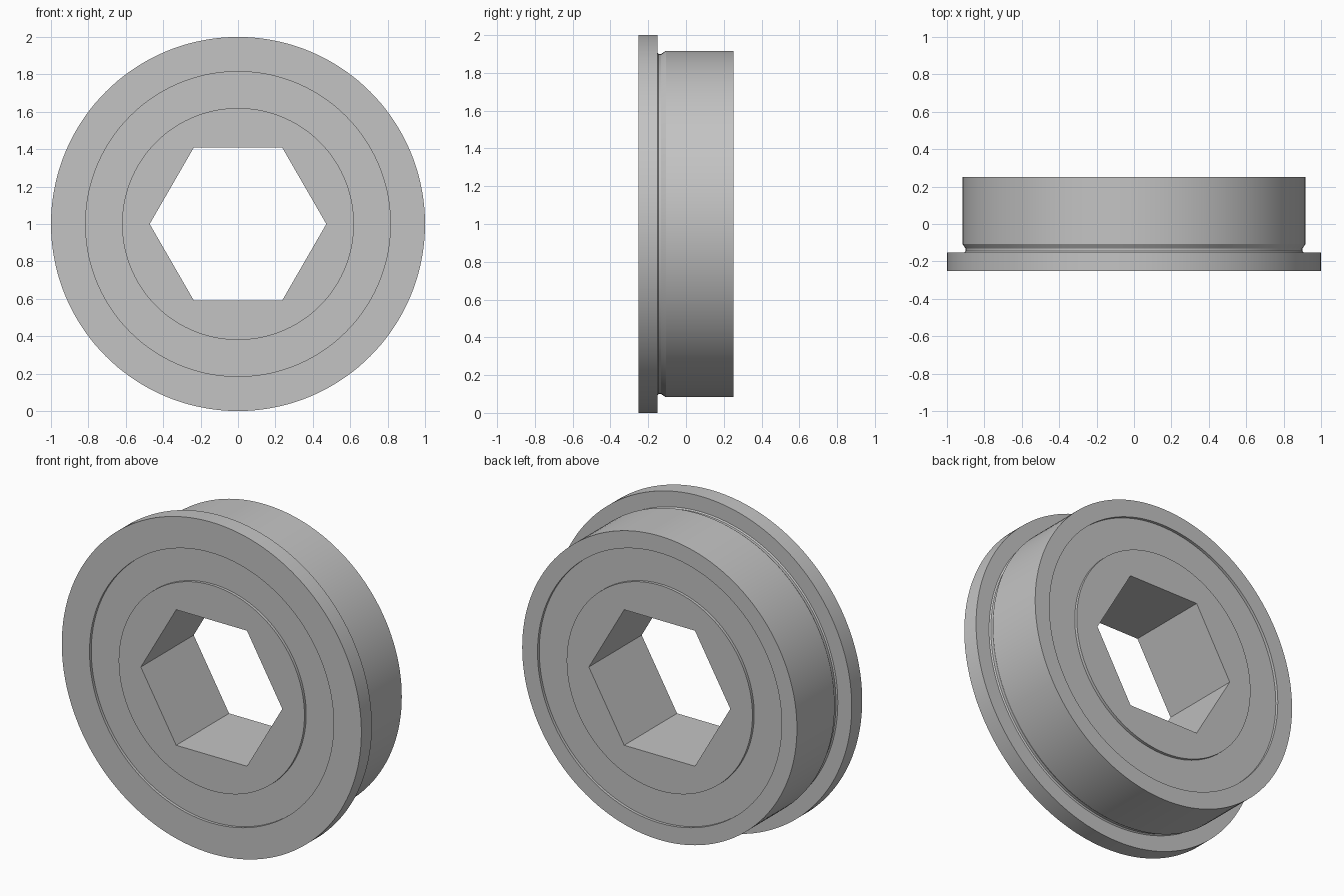
import bpy
import bmesh
import math

cube = bpy.data.objects.get("Cube")
if cube:
    bpy.data.objects.remove(cube, do_unlink=True)

SEGMENTS = 144          # multiple of six, so the bore corners fall on vertices
HALF = 0.252            # half the bearing width
RECESS = 0.017          # shield depth below each face
FLANGE_BACK = -0.152
BODY_R = 0.917
NECK_R = 0.9
SHIELD_OUT, SHIELD_IN = 0.815, 0.62
APOTHEM = 0.409

steel = bpy.data.materials.new("grey steel")
steel.use_nodes = True
colour = (0.55, 0.55, 0.55, 1)
steel.diffuse_color = colour
steel.node_tree.nodes["Principled BSDF"].inputs["Base Color"].default_value = colour


def hex_radius(angle):
    sector = math.pi / 3
    return APOTHEM / math.cos(angle % sector - sector / 2)


def ring(name, profile):
    """Turn a closed (radius, y) profile about the y axis; 'hex' gives a six-sided radius."""
    bm = bmesh.new()
    rows = []
    for i in range(SEGMENTS):
        a = math.tau * i / SEGMENTS
        row = []
        for r, y in profile:
            r = hex_radius(a) if r == "hex" else r
            row.append(bm.verts.new((r * math.cos(a), y, 1 + r * math.sin(a))))
        rows.append(row)
    n = len(profile)
    for i, row in enumerate(rows):
        nxt = rows[(i + 1) % SEGMENTS]
        for j in range(n):
            k = (j + 1) % n
            bm.faces.new((row[j], row[k], nxt[k], nxt[j]))
    bmesh.ops.recalc_face_normals(bm, faces=bm.faces)
    mesh = bpy.data.meshes.new(name)
    bm.to_mesh(mesh)
    bm.free()
    mesh.materials.append(steel)
    obj = bpy.data.objects.new(name, mesh)
    bpy.context.collection.objects.link(obj)
    bpy.ops.object.select_all(action="DESELECT")
    obj.select_set(True)
    bpy.context.view_layer.objects.active = obj
    bpy.ops.object.shade_smooth_by_angle(angle=math.radians(25))
    return obj


# Outer race with front flange and a relief groove behind it
ring("outer_race", [
    (SHIELD_OUT, -HALF), (1, -HALF), (1, FLANGE_BACK),
    (NECK_R + 0.007, FLANGE_BACK), (NECK_R, FLANGE_BACK + 0.007),
    (NECK_R, FLANGE_BACK + 0.02), (BODY_R, FLANGE_BACK + 0.045),
    (BODY_R, HALF), (SHIELD_OUT, HALF),
])

# Inner race with hexagonal bore
ring("inner_race", [
    ("hex", -HALF), (SHIELD_IN, -HALF), (SHIELD_IN, HALF), ("hex", HALF),
])

# Shields, slightly recessed on both faces
for name, side in (("front_shield", -1), ("back_shield", 1)):
    outer_y = side * (HALF - RECESS)
    inner_y = outer_y - side * 0.03
    ring(name, [
        (SHIELD_IN, outer_y), (SHIELD_OUT, outer_y),
        (SHIELD_OUT, inner_y), (SHIELD_IN, inner_y),
    ])
